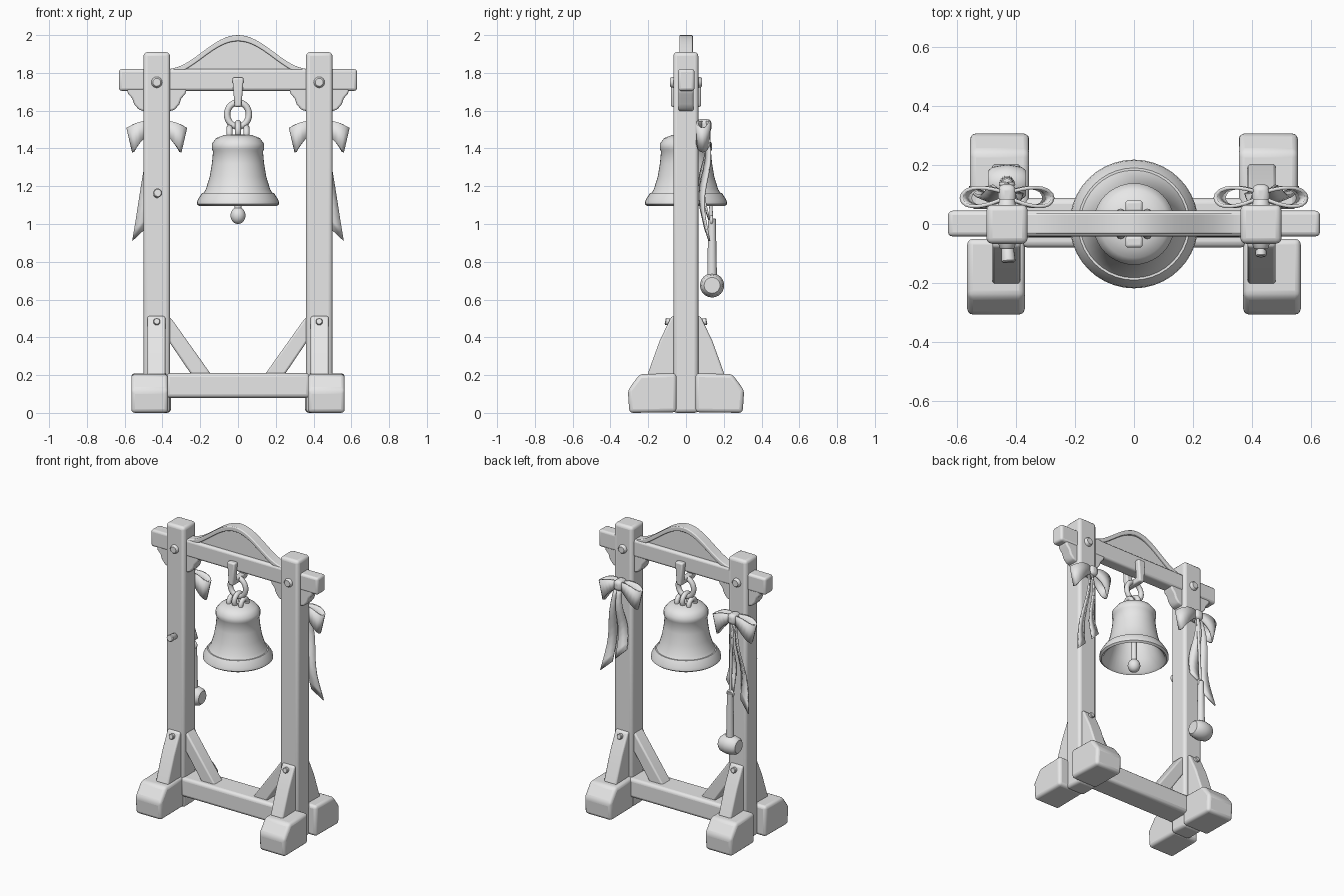
import bpy, bmesh, math
from mathutils import Vector, Matrix

cube = bpy.data.objects.get("Cube")
if cube:
    bpy.data.objects.remove(cube, do_unlink=True)

grey = bpy.data.materials.new("plain grey")
grey.use_nodes = True
grey.diffuse_color = (0.8, 0.8, 0.8, 1)
grey.node_tree.nodes["Principled BSDF"].inputs["Base Color"].default_value = (0.8, 0.8, 0.8, 1)


def finish(name, bm, bevel=0, solid=0, angle=40):
    """Turn a bmesh into a smooth-shaded object with optional modifiers."""
    bmesh.ops.recalc_face_normals(bm, faces=bm.faces)
    mesh = bpy.data.meshes.new(name)
    bm.to_mesh(mesh)
    bm.free()
    mesh.materials.append(grey)
    ob = bpy.data.objects.new(name, mesh)
    bpy.context.collection.objects.link(ob)
    if solid:
        mod = ob.modifiers.new("thickness", 'SOLIDIFY')
        mod.thickness, mod.offset = solid, 0
    if bevel:
        mod = ob.modifiers.new("soft edges", 'BEVEL')
        mod.width, mod.segments, mod.limit_method = bevel, 3, 'ANGLE'
    bpy.ops.object.select_all(action='DESELECT')
    bpy.context.view_layer.objects.active = ob
    ob.select_set(True)
    bpy.ops.object.shade_smooth_by_angle(angle=math.radians(angle))
    return ob


def box(name, lo, hi, bevel=0.015):
    bm = bmesh.new()
    bmesh.ops.create_cube(bm, size=1)
    lo, hi = Vector(lo), Vector(hi)
    for v in bm.verts:
        v.co = (lo + hi) / 2 + Vector(a * b for a, b in zip(v.co, hi - lo))
    return finish(name, bm, bevel)


def prism(name, pts, d0, d1, axis='y', bevel=0.01):
    """Extrude a (x,z) outline along y, or a (y,z) outline along x."""
    bm = bmesh.new()
    place = (lambda p, d: (p[0], d, p[1])) if axis == 'y' else (lambda p, d: (d, p[0], p[1]))
    face = bm.faces.new([bm.verts.new(place(p, d0)) for p in pts])
    ext = bmesh.ops.extrude_face_region(bm, geom=[face])
    shift = Vector(place((0, 0), d1 - d0))
    bmesh.ops.translate(bm, vec=shift, verts=[g for g in ext["geom"] if isinstance(g, bmesh.types.BMVert)])
    return finish(name, bm, bevel)


def lathe(name, profile, loc, direction=(0, 0, 1), steps=32):
    bm = bmesh.new()
    vs = [bm.verts.new((r, 0, z)) for r, z in profile]
    es = [bm.edges.new(pair) for pair in zip(vs, vs[1:])]
    bmesh.ops.spin(bm, geom=vs + es, axis=(0, 0, 1), cent=(0, 0, 0), angle=math.tau, steps=steps)
    bmesh.ops.remove_doubles(bm, verts=bm.verts, dist=0.0005)
    turn = Vector((0, 0, 1)).rotation_difference(Vector(direction)).to_matrix().to_4x4()
    bmesh.ops.transform(bm, matrix=Matrix.Translation(loc) @ turn, verts=bm.verts)
    return finish(name, bm)


def rod(name, a, b, ra, rb=None):
    a, b = Vector(a), Vector(b)
    rb, n = ra if rb is None else rb, (b - a).length
    return lathe(name, [(0, 0), (ra * .8, 0), (ra, ra * .2), (rb, n - rb * .2), (rb * .8, n), (0, n)],
                 a, b - a, 16)


def ring(name, centre, radius, thick, across, stretch=1):
    """Chain link lying in the plane of z and the given horizontal direction."""
    bm = bmesh.new()
    n, m, rows = 28, 10, []
    u, up = Vector(across), Vector((0, 0, 1))
    side = u.cross(up)
    for i in range(n):
        a = math.tau * i / n
        out = u * math.cos(a) + up * math.sin(a)
        mid = Vector(centre) + u * radius * math.cos(a) + up * radius * stretch * math.sin(a)
        rows.append([bm.verts.new(mid + thick * (out * math.cos(b) + side * math.sin(b)))
                     for b in (math.tau * j / m for j in range(m))])
    for i in range(n):
        for j in range(m):
            a, b = rows[i], rows[(i + 1) % n]
            bm.faces.new((a[j], b[j], b[(j + 1) % m], a[(j + 1) % m]))
    return finish(name, bm)


def ribbon(name, lefts, rights, solid=0.01):
    """Strip of cloth between two edge paths."""
    bm = bmesh.new()
    a = [bm.verts.new(p) for p in lefts]
    b = [bm.verts.new(p) for p in rights]
    for i in range(len(a) - 1):
        bm.faces.new((a[i], a[i + 1], b[i + 1], b[i]))
    return finish(name, bm, 0, solid, 60)


def tail(name, s, x0, z0, x1, z1, width):
    """Hanging ribbon end with a slanted tip and a gentle wave."""
    lefts, rights = [], []
    for i in range(11):
        t = i / 10
        x, y = x0 + (x1 - x0) * t, 0.1 + 0.018 * math.sin(t * 7)
        w, z = width * (0.3 + 0.7 * t) / 2, z0 + (z1 - z0) * t
        lefts.append((s * (x - w), y - 0.012, z + 0.07 * t))
        rights.append((s * (x + w), y + 0.012, z))
    ribbon(name, lefts, rights)


# Frame: posts, feet, braces, brackets and pegs on both sides
for s, side in ((1, "left"), (-1, "right")):
    def bx(a, b):
        return min(s * a, s * b), max(s * a, s * b)

    x0, x1 = bx(0.36, 0.5)
    box(side + "_post", (x0, -0.067, 0), (x1, 0.065, 1.91), 0.02)
    for f, end in ((-1, "front"), (1, "back")):
        foot = [(0.05, 0.003), (0.3, 0), (0.308, 0.12), (0.245, 0.205), (0.05, 0.21)]
        x0, x1 = bx(0.37, 0.565) if f < 0 else bx(0.355, 0.555)
        prism(f"{side}_{end}_foot", [(f * y, z) for y, z in foot], x0, x1, 'x', 0.02)
        wedge = [(0.05, 0.515), (0.078, 0.51), (0.14, 0.38), (0.205, 0.2), (0.05, 0.2)]
        prism(f"{side}_{end}_brace", [(f * y, z) for y, z in wedge], *bx(0.385, 0.48), 'x', 0.01)
        rod(f"{side}_{end}_top_peg", (s * 0.43, f * 0.05, 1.75), (s * 0.43, f * 0.085, 1.75), 0.032, 0.026)
        rod(f"{side}_{end}_brace_peg", (s * 0.43, f * 0.06, 0.475), (s * 0.43, f * 0.11, 0.485), 0.018)
    inner = [(0.4, 0.53), (0.35, 0.495), (0.14, 0.2), (0.245, 0.2), (0.36, 0.37), (0.4, 0.4)]
    prism(side + "_inner_brace", [(s * x, z) for x, z in inner], -0.045, 0.045)
    for name, base, d in (("outer", 0.49, 1), ("inner", 0.37, -1)):
        curve = [(-0.02, 1.72), (0.1, 1.72), (0.092, 1.69), (0.07, 1.665), (0.06, 1.635),
                 (0.035, 1.605), (-0.02, 1.59)]
        prism(f"{side}_{name}_bracket", [(s * (base + d * x), z) for x, z in curve], -0.04, 0.04)

    # Ribbon bow tied behind the post
    for d, name in ((1, "outer"), (-1, "inner")):
        low, high = [], []
        for i in range(21):
            a = math.tau * i / 20
            t = (1 - math.cos(a)) / 2
            x = 0.43 + d * 0.155 * t
            y = 0.098 + 0.042 * math.sin(a) * (0.4 + 0.6 * t) - 0.01 * t
            mid, half = 1.52 - 0.075 * t * t, 0.02 + 0.045 * t
            low.append((s * (x - d * 0.03 * t), y, mid - half))
            high.append((s * x, y, mid + half))
        ribbon(f"{side}_{name}_bow_loop", low, high, 0.012)
    x0, x1 = bx(0.4, 0.46)
    box(side + "_bow_knot", (x0, 0.055, 1.485), (x1, 0.135, 1.555), 0.022)
    tail(side + "_outer_ribbon_tail", s, 0.45, 1.5, 0.522, 0.91, 0.075)
    tail(side + "_inner_ribbon_tail", s, 0.43, 1.5, 0.41, 1.02, 0.07)

box("bottom_beam", (-0.38, -0.08, 0.08), (0.38, 0.088, 0.21), 0.02)
box("top_beam", (-0.63, -0.042, 1.705), (0.63, 0.045, 1.82), 0.015)

# Arched crest with a raised rim over a recessed panel
xs = [0.37 * i / 16 for i in range(-16, 17)]


def crest(x):
    return 1.82 + 0.18 * math.cos(math.pi * x / 0.76) ** 2


prism("crest_panel", [(x, crest(x) - 0.015) for x in xs] + [(0.37, 1.8), (-0.37, 1.8)], -0.018, 0.02, bevel=0)
prism("crest_rim", [(x, crest(x)) for x in xs] + [(x, crest(x) - 0.032) for x in reversed(xs)],
      -0.034, 0.036, bevel=0.006)

# Iron strap around the beam and chain links
for f, end in ((-1, "front"), (1, "back")):
    prism(end + "_strap", [(-0.03, 1.775), (0.03, 1.775), (0.018, 1.62), (-0.018, 1.62)],
          f * 0.04, f * 0.08)
box("strap_bottom", (-0.02, -0.075, 1.62), (0.02, 0.075, 1.66), 0.01)
ring("chain_link", (0, 0, 1.58), 0.058, 0.017, (1, 0, 0), 1.1)
ring("bell_loop", (0, 0, 1.495), 0.04, 0.017, (0, 1, 0))
for x in (-0.045, 0.045):
    ring("crown_loop", (x, 0, 1.475), 0.035, 0.016, (0, 1, 0))

# Bell with a hollow inside, and its clapper
bell = [(0, 1.475), (0.07, 1.472), (0.115, 1.455), (0.138, 1.425), (0.138, 1.395), (0.132, 1.385),
        (0.138, 1.32), (0.15, 1.25), (0.17, 1.185), (0.182, 1.165), (0.19, 1.165), (0.215, 1.125),
        (0.218, 1.105), (0.205, 1.095), (0.19, 1.105), (0.155, 1.18), (0.125, 1.27), (0.11, 1.38),
        (0.07, 1.435), (0, 1.44)]
lathe("bell", bell, (0, 0, 0), steps=40)
rod("clapper_rod", (0, 0, 1.44), (0, 0, 1.05), 0.014, 0.02)
lathe("clapper_ball", [(0.04 * math.sin(a), -0.045 * math.cos(a)) for a in
                       (math.pi * i / 10 for i in range(11))], (0, 0, 1.045), steps=20)

# Mallet hanging on a cord from the right bow
rod("mallet_cord", (-0.425, 0.115, 1.5), (-0.43, 0.135, 1.01), 0.009)
ring("mallet_cord_loop", (-0.43, 0.135, 1.02), 0.02, 0.008, (1, 0, 0))
rod("mallet_handle", (-0.43, 0.138, 1.03), (-0.43, 0.138, 0.7), 0.02, 0.026)
head = [(0, -0.065), (0.042, -0.065), (0.055, -0.05), (0.064, 0), (0.055, 0.05), (0.042, 0.065), (0, 0.065)]
lathe("mallet_head", head, (-0.43, 0.138, 0.675), (1, 0, 0), 24)

# Peg on the front of the right post
rod("front_peg", (-0.43, -0.05, 1.155), (-0.425, -0.13, 1.165), 0.018, 0.024)
